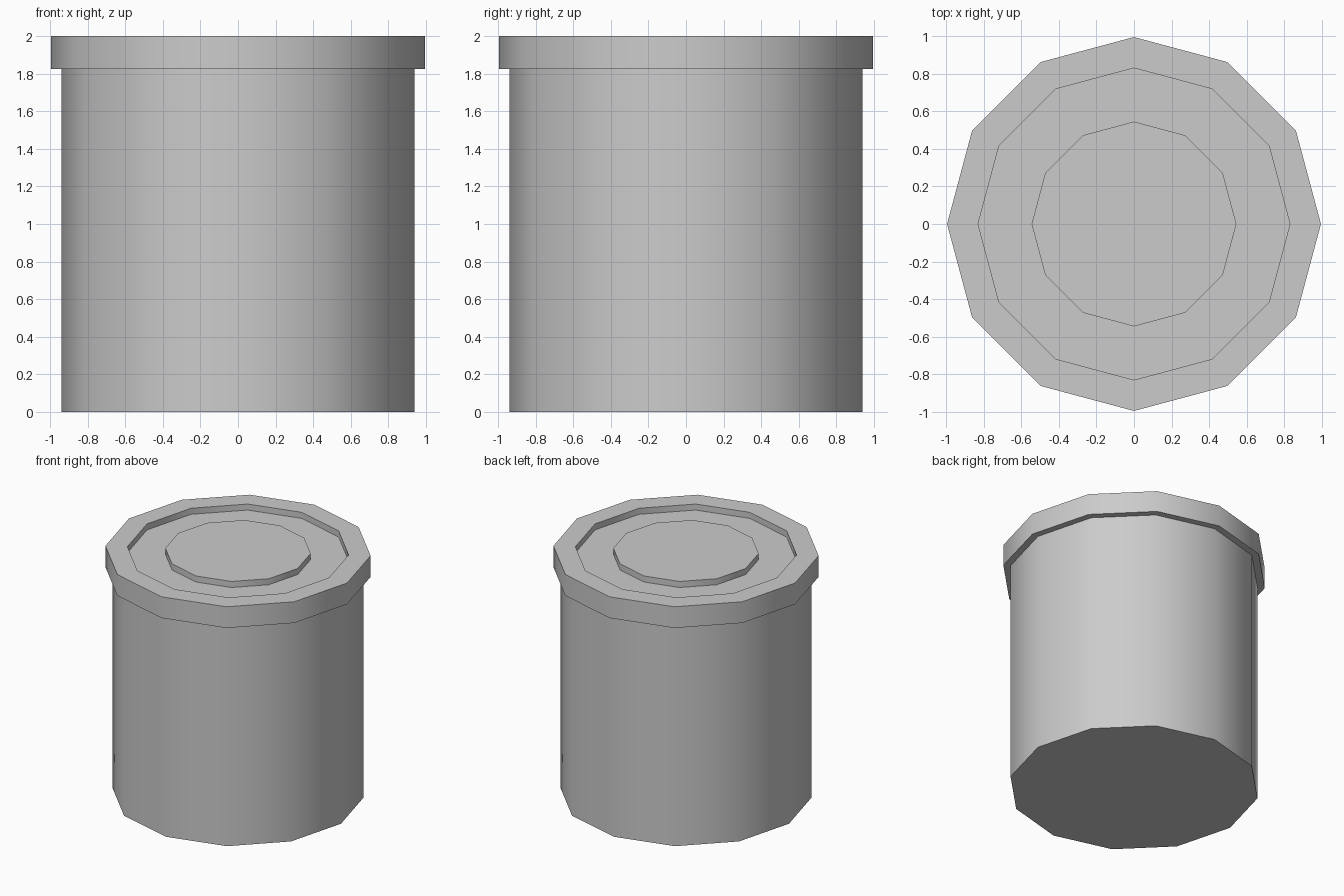
import bpy, bmesh
from math import radians, cos, sin, tau

if "Cube" in bpy.data.objects:
    bpy.data.objects.remove(bpy.data.objects["Cube"])

SIDES = 12


def lathe(name, profile, cap_start=False, cap_end=False):
    """Revolve (radius, z) points into a 12-sided part with optional end caps."""
    bm = bmesh.new()
    rings = [[bm.verts.new((r * cos(tau * i / SIDES), r * sin(tau * i / SIDES), z))
              for i in range(SIDES)] for r, z in profile]
    for a, b in zip(rings, rings[1:]):
        for i in range(SIDES):
            j = (i + 1) % SIDES
            bm.faces.new((a[i], a[j], b[j], b[i]))
    if cap_start:
        bm.faces.new(rings[0][::-1])
    if cap_end:
        bm.faces.new(rings[-1])
    mesh = bpy.data.meshes.new(name)
    bm.to_mesh(mesh)
    bm.free()
    obj = bpy.data.objects.new(name, mesh)
    bpy.context.collection.objects.link(obj)
    bpy.ops.object.select_all(action='DESELECT')
    obj.select_set(True)
    bpy.context.view_layer.objects.active = obj
    bpy.ops.object.shade_smooth_by_angle(angle=radians(40))
    return obj


# Straight container wall with closed bottom
lathe("body", [(0.94, 0), (0.94, 1.825)], cap_start=True)

# Overhanging lid: underside, rim, ring groove and raised centre disc
lathe("lid", [(0.94, 1.825), (0.995, 1.825), (0.995, 2.0), (0.83, 2.0),
              (0.83, 1.95), (0.545, 1.95), (0.545, 2.0)], cap_end=True)
